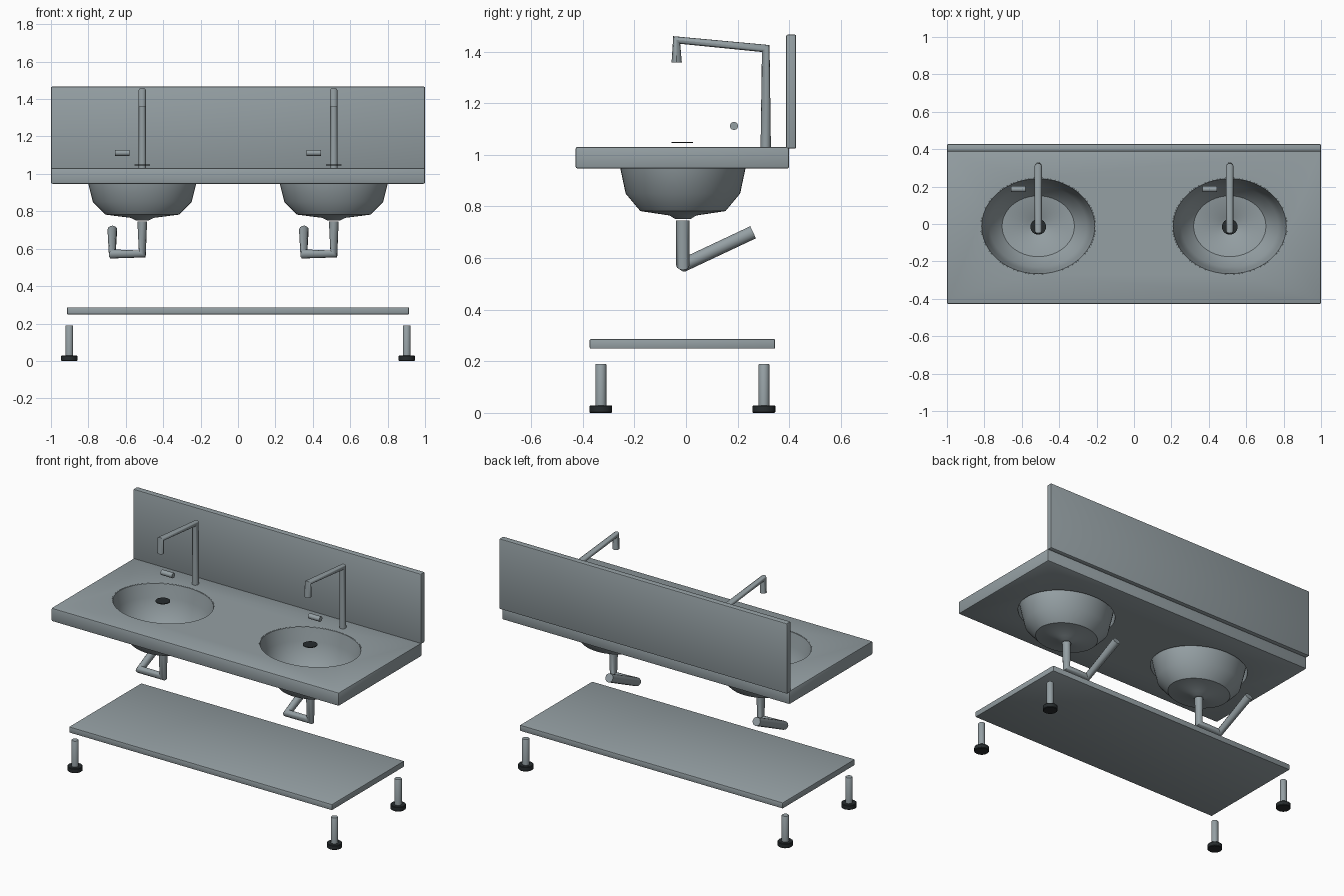
import bpy, bmesh, math
from mathutils import Matrix, Vector

if "Cube" in bpy.data.objects:
    bpy.data.objects.remove(bpy.data.objects["Cube"])


def material(name, rgb):
    m = bpy.data.materials.new(name)
    m.diffuse_color = (*rgb, 1)
    m.use_nodes = True
    m.node_tree.nodes["Principled BSDF"].inputs["Base Color"].default_value = m.diffuse_color
    return m


GREY = material("grey ceramic", (0.30, 0.35, 0.37))
DARK = material("dark rubber", (0.02, 0.025, 0.027))


def add(name, bm, mat, smooth=True):
    bmesh.ops.recalc_face_normals(bm, faces=bm.faces)
    me = bpy.data.meshes.new(name)
    bm.to_mesh(me)
    bm.free()
    me.materials.append(mat)
    ob = bpy.data.objects.new(name, me)
    bpy.context.collection.objects.link(ob)
    if smooth:
        shade(ob)
    return ob


def shade(ob):
    bpy.ops.object.select_all(action='DESELECT')
    ob.select_set(True)
    bpy.context.view_layer.objects.active = ob
    bpy.ops.object.shade_smooth_by_angle(angle=math.radians(35))


def box(name, lo, hi, bevel):
    lo, hi = Vector(lo), Vector(hi)
    bm = bmesh.new()
    bmesh.ops.create_cube(bm, size=1, matrix=Matrix.Translation((lo + hi) / 2)
                          @ Matrix.Diagonal((*(hi - lo), 1)))
    bmesh.ops.bevel(bm, geom=bm.edges[:], offset=bevel, segments=2, profile=0.5, affect='EDGES')
    return add(name, bm, GREY, False)


def lathe(name, profile, centre, mat, sx=1, sy=1, n=48):
    """Revolve (radius, z) points; both ends are capped."""
    bm = bmesh.new()
    rings = []
    for r, z in profile:
        rings.append([bm.verts.new((centre[0] + sx * r * math.cos(2 * math.pi * i / n),
                                    centre[1] + sy * r * math.sin(2 * math.pi * i / n), z))
                      for i in range(n)])
    for a, b in zip(rings, rings[1:]):
        for i in range(n):
            j = (i + 1) % n
            bm.faces.new((a[i], a[j], b[j], b[i]))
    bm.faces.new(rings[0])
    bm.faces.new(rings[-1])
    return add(name, bm, mat)


def tube(name, points, radius):
    cu = bpy.data.curves.new(name, 'CURVE')
    cu.dimensions = '3D'
    cu.bevel_depth = radius
    cu.bevel_resolution = 4
    cu.use_fill_caps = True
    sp = cu.splines.new('POLY')
    sp.points.add(len(points) - 1)
    for p, co in zip(sp.points, points):
        p.co = (*co, 1)
    tmp = bpy.data.objects.new(name + "_path", cu)
    bpy.context.collection.objects.link(tmp)
    bpy.context.view_layer.update()
    me = bpy.data.meshes.new_from_object(tmp.evaluated_get(bpy.context.evaluated_depsgraph_get()))
    bpy.data.objects.remove(tmp)
    bm = bmesh.new()
    bm.from_mesh(me)
    bpy.data.meshes.remove(me)
    bmesh.ops.remove_doubles(bm, verts=bm.verts, dist=1e-5)
    return add(name, bm, GREY)


# counter, backsplash and low shelf
counter = box("counter", (-1, -0.428, 0.947), (1, 0.4, 1.031), 0.008)
box("backsplash", (-1, 0.388, 1.024), (1, 0.427, 1.466), 0.006)
box("shelf", (-0.914, -0.373, 0.249), (0.914, 0.345, 0.286), 0.004)

RX, RY, CY = 0.307, 0.258, -0.012

for side, cx in (("left", -0.512), ("right", 0.512)):
    # oval hole through the counter
    cutter = lathe("cutter", [(1, 0.9), (1, 1.1)], (cx, CY), GREY, RX, RY)
    mod = counter.modifiers.new("hole", 'BOOLEAN')
    mod.operation = 'DIFFERENCE'
    mod.solver = 'EXACT'
    mod.object = cutter
    bpy.context.view_layer.update()
    me = bpy.data.meshes.new_from_object(
        counter.evaluated_get(bpy.context.evaluated_depsgraph_get()))
    counter.modifiers.clear()
    counter.data = me
    bpy.data.objects.remove(cutter)

    # basin shell: outside up to the rim, then down the inside
    lathe(side + "_basin",
          [(0.12, 0.752), (0.2, 0.765), (0.64, 0.782), (0.86, 0.85), (0.94, 0.947), (0.999, 1.03),
           (0.985, 1.03), (0.925, 0.949), (0.845, 0.856), (0.63, 0.79), (0.2, 0.772), (0.12, 0.759)],
          (cx, CY), GREY, RX, RY)
    # drain cover floats just above the basin
    lathe(side + "_drain", [(0.042, 1.045), (0.042, 1.049)], (cx, CY - 0.003), DARK, n=24)
    # faucet, its lever and the waste pipe
    tube(side + "_faucet", [(cx, 0.309, 1.03), (cx, 0.309, 1.412),
                            (cx, -0.036, 1.445), (cx, -0.036, 1.357)], 0.02)
    tube(side + "_lever", [(cx - 0.146, 0.186, 1.112), (cx - 0.067, 0.186, 1.112)], 0.016)
    tube(side + "_waste_pipe", [(cx, CY, 0.746), (cx, CY, 0.572),
                                (cx - 0.16, CY, 0.572), (cx - 0.16, 0.26, 0.7)], 0.026)
    # legs with dark feet
    lx = math.copysign(0.902, cx)
    for end, ly in (("front", -0.33), ("back", 0.302)):
        lathe(f"{side}_{end}_leg", [(0.021, 0.025), (0.021, 0.187), (0.019, 0.19)],
              (lx, ly), GREY, n=24)
        lathe(f"{side}_{end}_foot", [(0.041, 0), (0.044, 0.003), (0.044, 0.026), (0.041, 0.029)],
              (lx, ly), DARK, n=24)

for name in ("counter", "backsplash", "shelf"):
    shade(bpy.data.objects[name])
